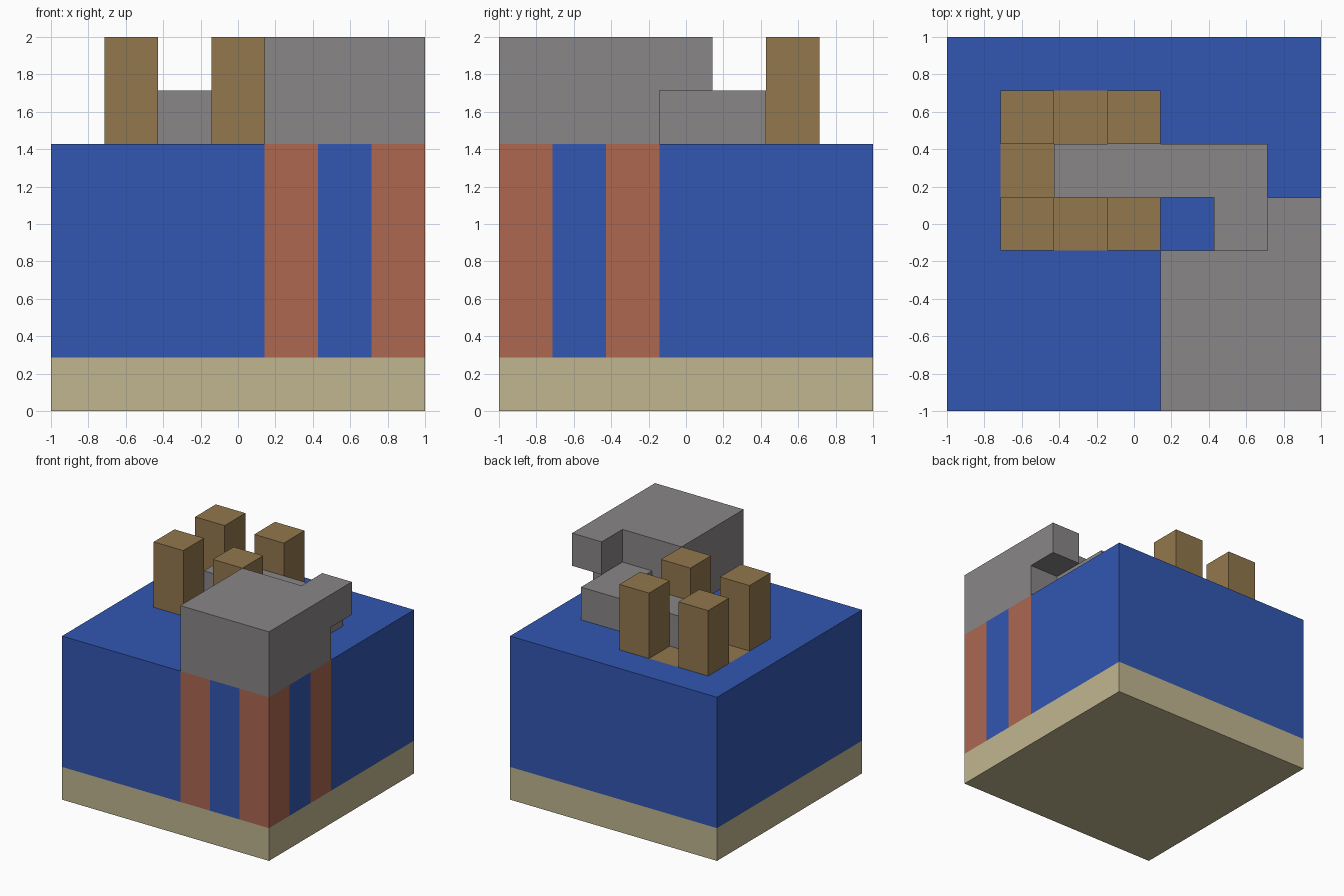
import bpy
import bmesh
from mathutils import Vector

N = 7              # blocks along each side
S = 2 / N          # block size

if "Cube" in bpy.data.objects:
    bpy.data.objects.remove(bpy.data.objects["Cube"])


def linear(c):
    c /= 255
    return c / 12.92 if c <= 0.04045 else ((c + 0.055) / 1.055) ** 2.4


def material(name, r, g, b):
    mat = bpy.data.materials.new(name)
    colour = (linear(r), linear(g), linear(b), 1)
    mat.use_nodes = True
    mat.diffuse_color = colour
    bsdf = next(n for n in mat.node_tree.nodes if n.type == "BSDF_PRINCIPLED")
    bsdf.inputs["Base Color"].default_value = colour
    bsdf.inputs["Roughness"].default_value = 0.9
    return mat


sand = material("sand", 192, 182, 144)
blue = material("water blue", 50, 86, 178)
brick = material("brick red", 172, 103, 80)
stone = material("stone grey", 137, 134, 134)
wood = material("wood brown", 146, 119, 77)

blocks = {}        # block position -> part name
finish = {}        # part name -> material


def fill(name, mat, lo, hi):
    """Claim a box of blocks for a part; later parts replace earlier ones."""
    finish[name] = mat
    for x in range(lo[0], hi[0]):
        for y in range(lo[1], hi[1]):
            for z in range(lo[2], hi[2]):
                blocks[x, y, z] = name


# Ground and water
fill("sand_base", sand, (0, 0, 0), (N, N, 1))
fill("water", blue, (0, 0, 1), (N, N, 5))

# Brick pillars under the stone platform
for x, y, name in ((4, 0, "front_inner"), (6, 0, "front_outer"),
                   (4, 2, "back_inner"), (6, 2, "back_outer")):
    fill(name + "_pillar", brick, (x, y, 1), (x + 1, y + 1, 5))

# Stone platform with an overhanging ledge
fill("stone_platform", stone, (4, 0, 5), (N, 3, N))
fill("stone_platform", stone, (6, 3, 6), (N, 4, N))

# Low stone walkway, bent towards the platform
fill("stone_walkway", stone, (2, 4, 5), (6, 5, 6))
fill("stone_walkway", stone, (5, 3, 5), (6, 4, 6))

# Wooden jetty: planks level with the water and four tall posts
fill("jetty_planks", wood, (1, 3, 4), (4, 4, 5))
fill("jetty_planks", wood, (1, 5, 4), (4, 6, 5))
fill("jetty_planks", wood, (1, 4, 4), (2, 5, 5))
for x, side in ((1, "right"), (3, "left")):
    for y, end in ((3, "front"), (5, "back")):
        fill(f"{end}_{side}_post", wood, (x, y, 5), (x + 1, y + 1, N))


def build(name):
    """Make one part from the block sides that touch open air."""
    bm = bmesh.new()
    for pos, owner in blocks.items():
        if owner != name:
            continue
        centre = Vector(pos) + Vector((0.5, 0.5, 0.5))
        for axis in range(3):
            for sign in (-1, 1):
                out = Vector((0, 0, 0))
                out[axis] = sign
                if tuple(int(v) for v in Vector(pos) + out) in blocks:
                    continue
                u = Vector((0, 0, 0))
                u[(axis + 1) % 3] = 0.5
                v = out.cross(u)
                middle = centre + out / 2
                corners = (middle - u - v, middle + u - v,
                           middle + u + v, middle - u + v)
                bm.faces.new([bm.verts.new(c * S - Vector((1, 1, 0)))
                              for c in corners])
    bmesh.ops.remove_doubles(bm, verts=bm.verts, dist=0.001)
    if bm.faces:
        mesh = bpy.data.meshes.new(name)
        bm.to_mesh(mesh)
        mesh.materials.append(finish[name])
        bpy.context.collection.objects.link(bpy.data.objects.new(name, mesh))
    bm.free()


for part in finish:
    build(part)
